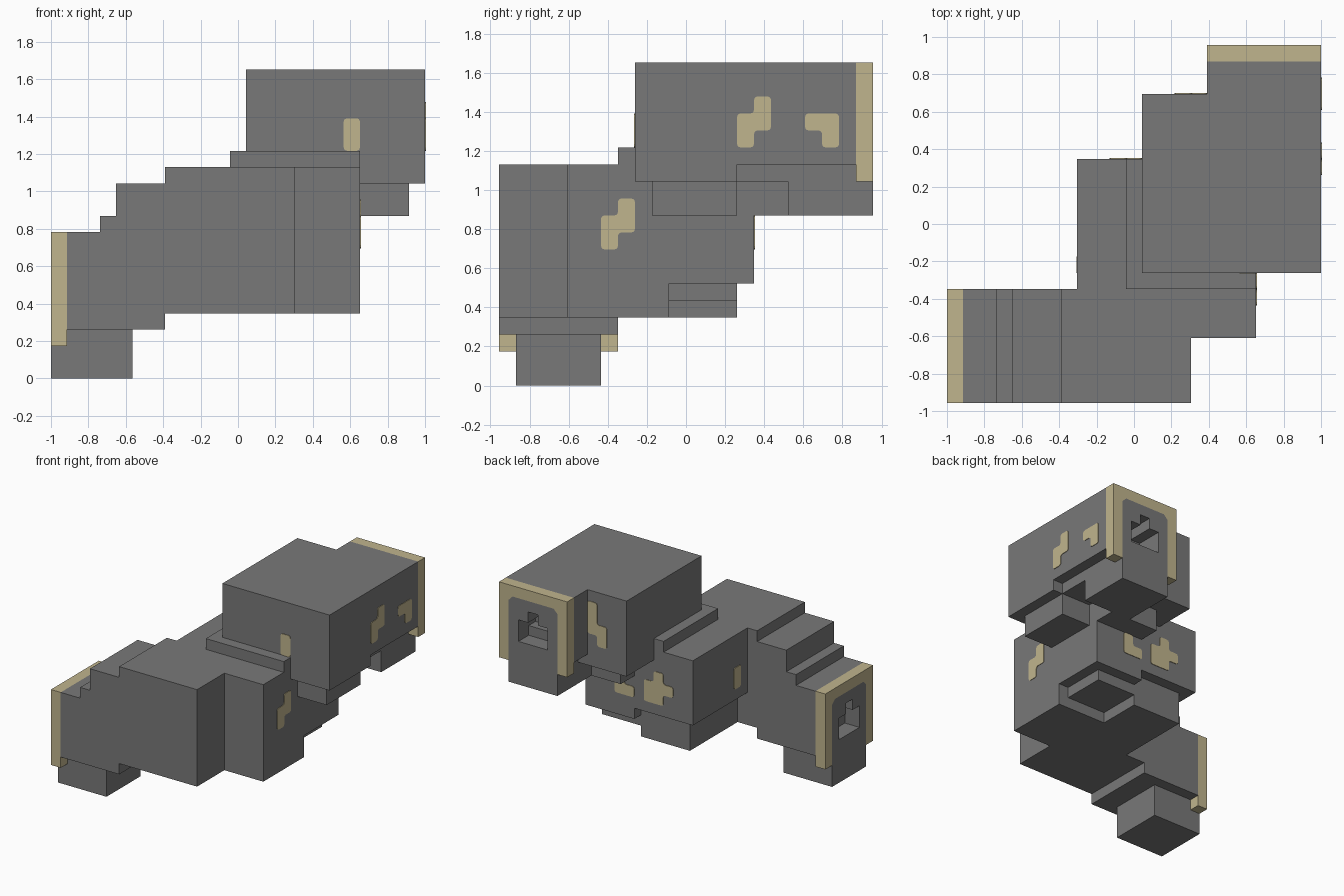
import bpy, bmesh
from mathutils import Vector

cube = bpy.data.objects.get("Cube")
if cube:
    bpy.data.objects.remove(cube, do_unlink=True)

U = 2 / 23                       # one grid cell
ORIGIN = Vector((11.5, 11, 0))


def material(name, rgb):
    m = bpy.data.materials.new(name)
    m.use_nodes = True
    m.diffuse_color = (*rgb, 1)
    bsdf = next(n for n in m.node_tree.nodes if n.type == 'BSDF_PRINCIPLED')
    bsdf.inputs["Base Color"].default_value = (*rgb, 1)
    bsdf.inputs["Roughness"].default_value = 0.9
    return m


STONE = material("stone_grey", (0.19, 0.19, 0.19))
SAND = material("sand_cream", (0.53, 0.46, 0.27))


def finish(name, bm, mat):
    """Scale from grid cells to units and make the object."""
    bmesh.ops.recalc_face_normals(bm, faces=bm.faces)
    for v in bm.verts:
        v.co = (v.co - ORIGIN) * U
    me = bpy.data.meshes.new(name)
    bm.to_mesh(me)
    bm.free()
    me.materials.append(mat)
    ob = bpy.data.objects.new(name, me)
    bpy.context.scene.collection.objects.link(ob)
    return ob


def place(axis, depth, p, z):
    return Vector((depth, p, z)) if axis == 'x' else Vector((p, depth, z))


def extrude(bm, vec):
    ext = bmesh.ops.extrude_face_region(bm, geom=bm.faces[:])
    bmesh.ops.translate(bm, vec=vec,
                        verts=[g for g in ext['geom'] if isinstance(g, bmesh.types.BMVert)])


def prism(name, axis, lo, hi, outline, mat=STONE):
    bm = bmesh.new()
    bm.faces.new([bm.verts.new(place(axis, lo, p, z)) for p, z in outline])
    extrude(bm, place(axis, hi - lo, 0, 0))
    return finish(name, bm, mat)


def box(name, x, y, z, mat=STONE):
    return prism(name, 'x', x[0], x[1],
                 [(y[0], z[0]), (y[1], z[0]), (y[1], z[1]), (y[0], z[1])], mat)


def patch(name, axis, wall, out, cells):
    """Thin plate of joined cells with clipped corners."""
    bm = bmesh.new()
    for p, z in cells:
        bm.faces.new([bm.verts.new(place(axis, wall, p + a, z + b))
                      for a, b in ((0, 0), (1, 0), (1, 1), (0, 1))])
    bmesh.ops.remove_doubles(bm, verts=bm.verts, dist=0.01)
    bmesh.ops.dissolve_limit(bm, angle_limit=0.01, verts=bm.verts, edges=bm.edges)
    bmesh.ops.bevel(bm, geom=bm.verts[:], offset=0.2, segments=2, affect='VERTICES', profile=0.5)
    extrude(bm, place(axis, out * 0.05, 0, 0))
    return finish(name, bm, SAND)


def carve(target, cutter):
    mod = target.modifiers.new("opening", 'BOOLEAN')
    mod.operation = 'DIFFERENCE'
    mod.solver = 'EXACT'
    mod.object = cutter
    cutter.hide_render = True
    bpy.context.view_layer.objects.active = target
    bpy.ops.object.modifier_apply(modifier=mod.name)


def doorway(name, axis, face, inward, p, z, passage):
    """Cream arch, grey infill and a small stepped opening."""
    back = face + inward
    prism(name + "_frame", axis, face, back,
          [(p, z), (p + 1, z), (p + 1, z + 5.6), (p + 1.4, z + 6), (p + 5.6, z + 6),
           (p + 6, z + 5.6), (p + 6, z), (p + 7, z), (p + 7, z + 7), (p, z + 7)], SAND)
    infill = prism(name + "_infill", axis, face, back,
                   [(p + 1, z + 1), (p + 6, z + 1), (p + 6, z + 5.6), (p + 5.6, z + 6),
                    (p + 1.4, z + 6), (p + 1, z + 5.6)])
    start = face - inward * 0.5
    shapes = [(1.5, [(2, 2), (5, 2), (5, 3), (2, 3)]),
              (2.5, [(2, 2.9), (5, 2.9), (5, 4), (4, 4), (4, 5), (3, 5), (3, 4), (2, 4)])]
    for depth, outline in shapes:
        cutter = prism(name + "_cutter", axis, start, face + inward * depth,
                       [(p + a, z + b) for a, b in outline])
        carve(infill, cutter)
        carve(passage, cutter)
        bpy.data.objects.remove(cutter, do_unlink=True)


# Lower tunnel, rising in steps towards the middle room
low_passage = box("low_passage", (1, 4), (0, 7), (3, 9))
box("low_roof_step", (3, 4), (0, 7), (9, 10))
box("low_landing", (4, 7), (0, 7), (3, 12))
box("low_hall", (7, 15), (0, 7), (4, 13))
box("low_threshold", (0, 5), (1, 6), (0, 3))
doorway("low_door", 'x', 0, 1, 0, 2, low_passage)

# Middle room with its sunken floor
box("middle_room", (8, 19), (4, 15), (7, 13))
box("middle_roof_step", (11, 19), (7, 15), (13, 14))
box("middle_floor_side", (9, 14), (4, 14), (4, 7))
box("middle_floor_front", (14, 19), (4, 10), (4, 7))
box("middle_floor_corner", (14, 19), (10, 15), (6, 7))
box("middle_floor_pad", (14, 18), (10, 14), (5, 6))

# Upper room, its floor and the supports underneath
box("upper_room", (12, 23), (8, 19), (13, 19))
box("upper_floor", (12, 22), (8, 19), (12, 13))
box("upper_floor_edge", (22, 23), (8, 14), (12, 13))
box("upper_support_side", (17, 22), (9, 14), (10, 12))
box("upper_support_back", (14, 19), (12, 17), (10, 12))
high_passage = box("high_passage", (16, 23), (18, 21), (13, 19))
box("high_threshold", (17, 22), (17, 22), (10, 13))
doorway("high_door", 'y', 22, -1, 16, 12, high_passage)

# Sand patches on the walls
RISING = ((0, 0), (0, 1), (1, 1), (1, 2))


def rising(p, z):
    return [(p + a, z + b) for a, b in RISING]


patch("upper_side_patch", 'x', 23, 1, rising(14, 14))
patch("upper_side_hook_patch", 'x', 23, 1, [(18, 15), (19, 15), (19, 14)])
patch("upper_front_patch", 'y', 8, -1, [(18, 14), (18, 15)])
patch("upper_back_patch", 'y', 19, 1, rising(14, 14) + [(15, 17)])
patch("middle_side_patch", 'x', 19, 1, rising(6, 8))
patch("middle_far_side_patch", 'x', 8, -1, [(8, 8), (8, 9)])
patch("middle_back_cross_patch", 'y', 15, 1,
      [(11, 8), (11, 9), (11, 10), (10, 9), (12, 9), (12, 8)])
patch("middle_back_patch", 'y', 15, 1, [(14, 8), (15, 8), (15, 9)])
